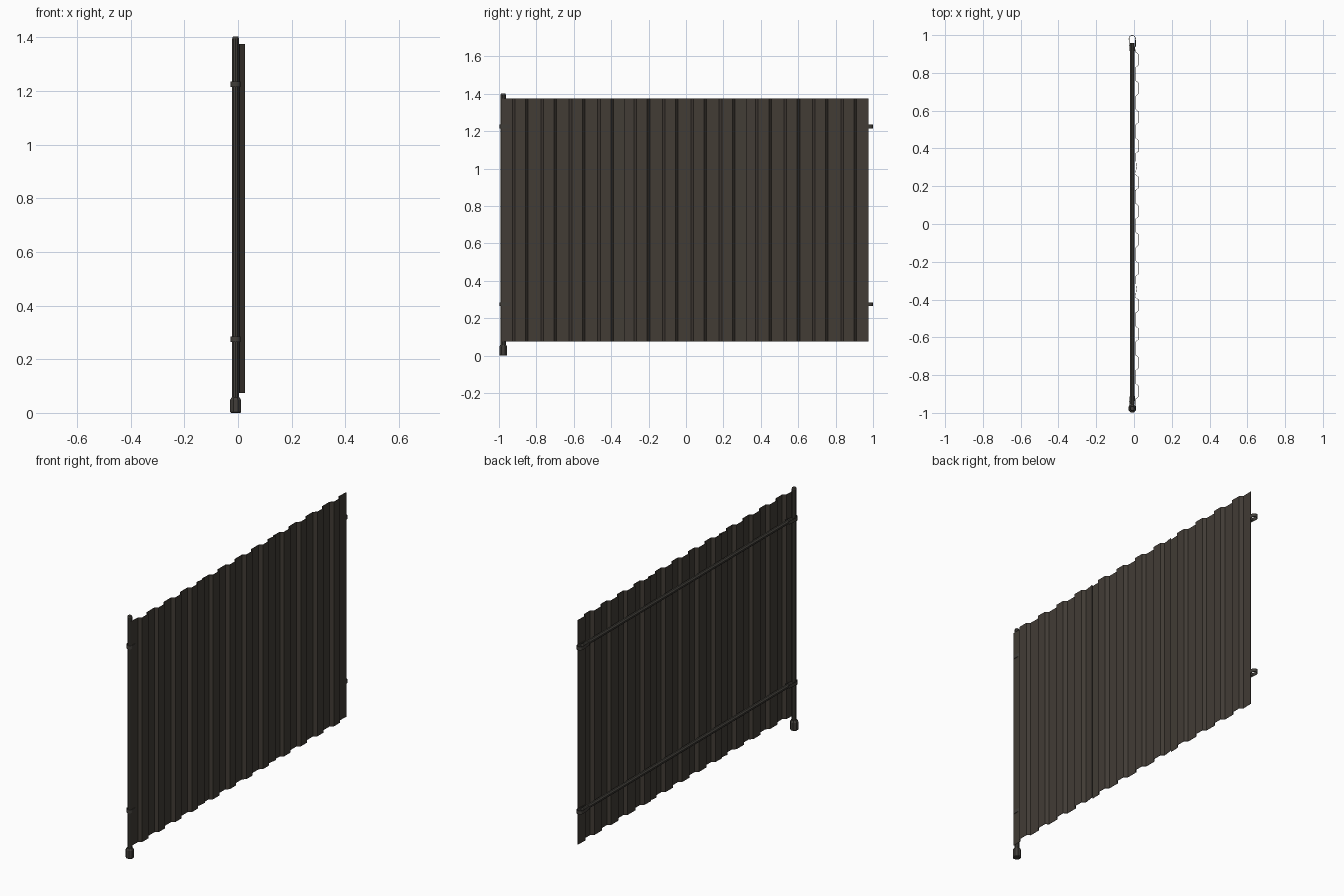
import bpy, bmesh, math
from mathutils import Vector

if "Cube" in bpy.data.objects:
    bpy.data.objects.remove(bpy.data.objects["Cube"])


def material(name, rgb):
    m = bpy.data.materials.new(name)
    m.diffuse_color = (*rgb, 1)
    m.use_nodes = True
    m.node_tree.nodes["Principled BSDF"].inputs["Base Color"].default_value = m.diffuse_color
    return m


SHEET = material("dark brown sheet", (0.054, 0.045, 0.036))
STEEL = material("dark grey steel", (0.052, 0.048, 0.041))
CX, POST_Y, END_Y = -0.009, -0.977, 0.981


def finish(name, bm, mat):
    bmesh.ops.recalc_face_normals(bm, faces=bm.faces[:])
    me = bpy.data.meshes.new(name)
    bm.to_mesh(me)
    bm.free()
    me.materials.append(mat)
    ob = bpy.data.objects.new(name, me)
    bpy.context.collection.objects.link(ob)
    return ob


def lathe(name, origin, axis, rings, sides, mat):
    """Stacked polygon rings (radius, distance along axis), capped."""
    bm = bmesh.new()
    rot = Vector((0, 0, 1)).rotation_difference(Vector(axis))
    loops = []
    for r, d in rings:
        pts = []
        for i in range(sides):
            a = math.tau * (i + 0.5) / sides
            p = rot @ Vector((r * math.cos(a), r * math.sin(a), d))
            pts.append(bm.verts.new(p + Vector(origin)))
        loops.append(pts)
    for a, b in zip(loops, loops[1:]):
        for i in range(sides):
            j = (i + 1) % sides
            bm.faces.new((a[i], a[j], b[j], b[i]))
    bm.faces.new(loops[0])
    bm.faces.new(loops[-1])
    return finish(name, bm, mat)


def strip(name, path, z0, z1, thickness, mat):
    """Thin wall following an xy path."""
    bm = bmesh.new()
    lo = [bm.verts.new((x, y, z0)) for x, y in path]
    hi = [bm.verts.new((x, y, z1)) for x, y in path]
    for i in range(len(path) - 1):
        bm.faces.new((lo[i], lo[i + 1], hi[i + 1], hi[i]))
    ob = finish(name, bm, mat)
    s = ob.modifiers.new("thickness", 'SOLIDIFY')
    s.thickness = thickness
    s.offset = 0
    return ob


# Three identical overlapping corrugated sheets
for k in range(3):
    end = 0.975 - 0.65 * k
    path = [(0.005, end - 0.662)]
    for r in (3, 2, 1, 0):
        c = end - 0.105 - 0.152 * r
        path += [(0.007, c - 0.042), (0.025, c - 0.028),
                 (0.025, c + 0.028), (0.007, c + 0.042)]
    path.append((0.016 if k else 0.010, end))
    strip(f"corrugated_sheet_{k + 1}", path, 0.075, 1.375, 0.002, SHEET)

# Post with bevelled top, and its foot
lathe("post", (CX, POST_Y, 0), (0, 0, 1),
      [(0.0135, 0.03), (0.0135, 1.395), (0.0105, 1.402)], 10, STEEL)
lathe("post_foot", (CX, POST_Y, 0), (0, 0, 1),
      [(0.019, 0), (0.0225, 0.004), (0.0225, 0.048), (0.016, 0.058)], 8, STEEL)

# Two rails with strap loops at both ends
for label, z in (("lower", 0.275), ("upper", 1.225)):
    lathe(f"{label}_rail", (CX, -0.955, z), (0, 1, 0),
          [(0.012, 0), (0.012, 1.912)], 8, STEEL)
    for side, y, d in (("post", POST_Y, 1), ("far", END_Y, -1)):
        arc = [(CX + 0.0175 * math.cos(t), y - d * 0.0175 * math.sin(t))
               for t in (math.pi * i / 8 for i in range(9))]
        path = ([(CX + 0.012, y + d * 0.065), (CX + 0.0165, y + d * 0.02)] + arc
                + [(CX - 0.0165, y + d * 0.02), (CX - 0.012, y + d * 0.065)])
        strip(f"{label}_{side}_strap", path, z - 0.01, z + 0.01, 0.003, STEEL)
